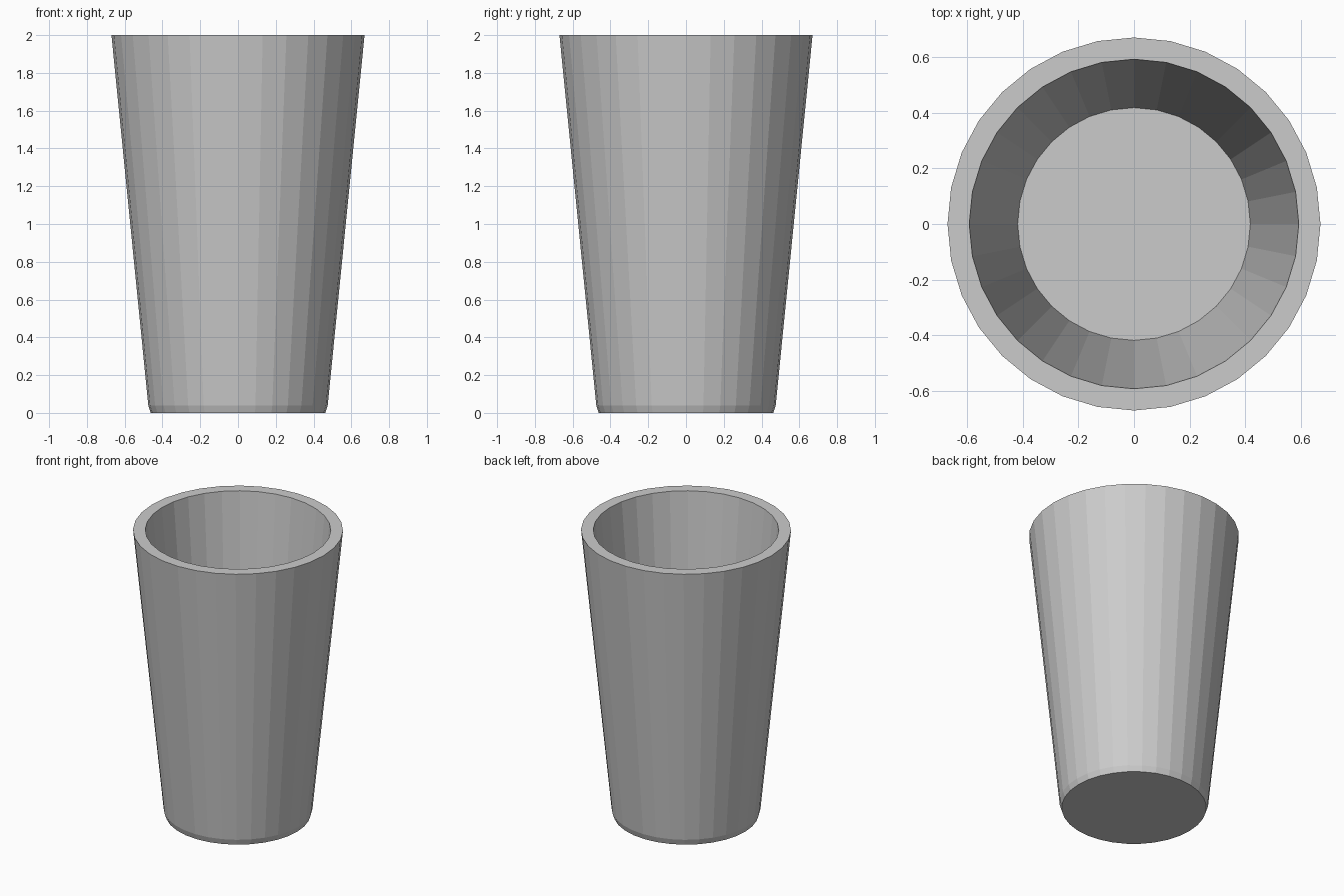
import bpy, bmesh
from math import cos, sin, tau

if "Cube" in bpy.data.objects:
    bpy.data.objects.remove(bpy.data.objects["Cube"])

SIDES = 32
# profile (radius, height): foot, chamfer, outer rim, inner rim, inner floor
PROFILE = [(0.462, 0), (0.475, 0.04), (0.67, 2.0), (0.592, 2.0), (0.418, 0.1)]

bm = bmesh.new()
rings = [[bm.verts.new((r * cos(tau * i / SIDES), r * sin(tau * i / SIDES), z))
          for i in range(SIDES)] for r, z in PROFILE]

# walls and rim
for a, b in zip(rings, rings[1:]):
    for i in range(SIDES):
        j = (i + 1) % SIDES
        bm.faces.new((a[i], a[j], b[j], b[i]))

# underside and inner floor
bm.faces.new(rings[0][::-1])
bm.faces.new(rings[-1])
bmesh.ops.recalc_face_normals(bm, faces=bm.faces)

mesh = bpy.data.meshes.new("cup")
bm.to_mesh(mesh)
bm.free()
cup = bpy.data.objects.new("cup", mesh)
bpy.context.collection.objects.link(cup)
